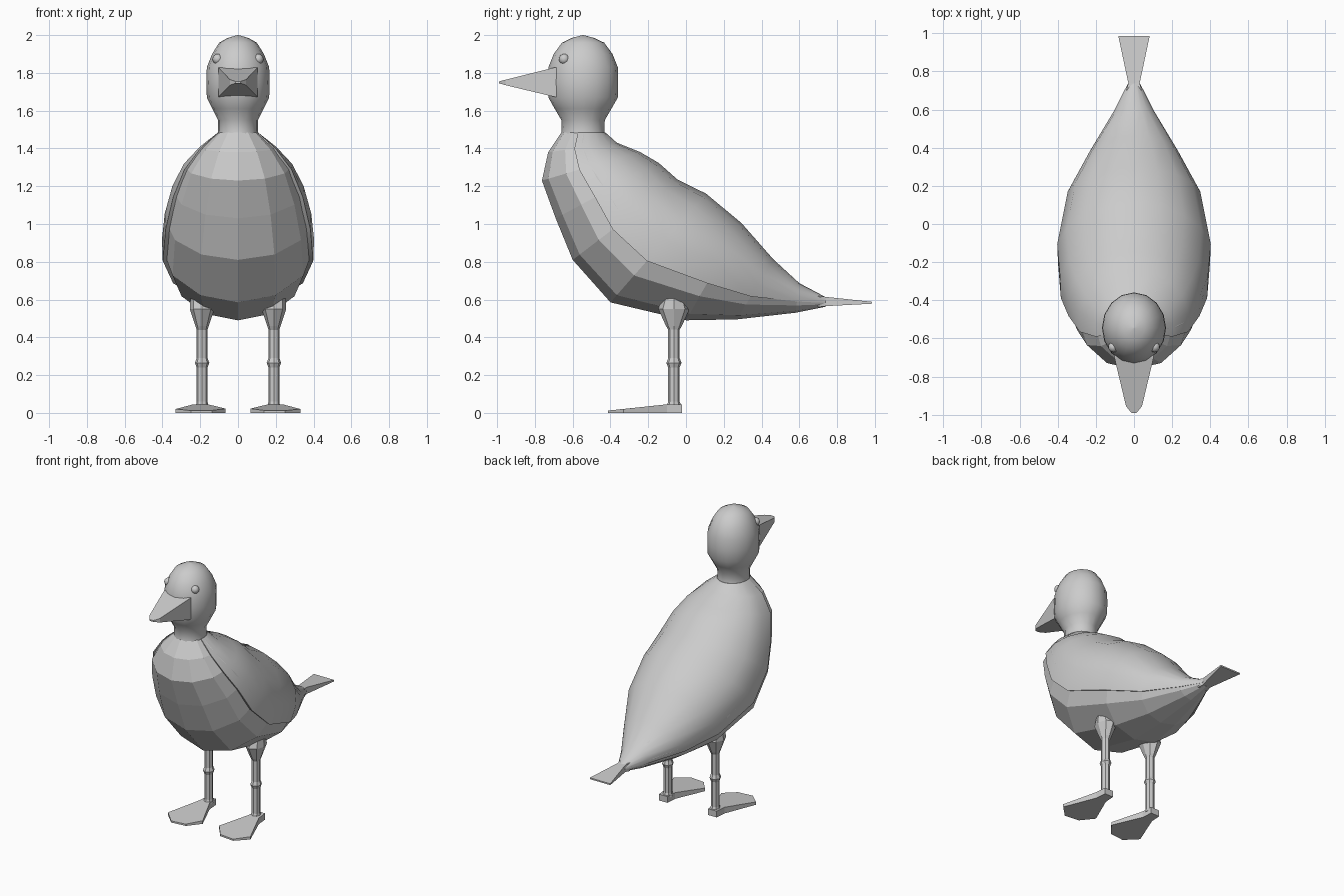
import bpy, bmesh, math
from mathutils import Vector

if "Cube" in bpy.data.objects:
    bpy.data.objects.remove(bpy.data.objects["Cube"])


def loft(name, rings, smooth=None):
    """Skin a list of equal-length closed rings and cap both ends."""
    bm = bmesh.new()
    vr = [[bm.verts.new(p) for p in r] for r in rings]
    n = len(rings[0])
    for a, b in zip(vr, vr[1:]):
        for i in range(n):
            j = (i + 1) % n
            bm.faces.new((a[i], a[j], b[j], b[i]))
    bm.faces.new(vr[0])
    bm.faces.new(vr[-1])
    bmesh.ops.remove_doubles(bm, verts=bm.verts, dist=0.0005)
    bmesh.ops.recalc_face_normals(bm, faces=bm.faces)
    me = bpy.data.meshes.new(name)
    bm.to_mesh(me)
    bm.free()
    ob = bpy.data.objects.new(name, me)
    bpy.context.collection.objects.link(ob)
    if smooth:
        bpy.ops.object.select_all(action='DESELECT')
        ob.select_set(True)
        bpy.context.view_layer.objects.active = ob
        bpy.ops.object.shade_smooth_by_angle(angle=math.radians(smooth))
    return ob


def ellipse(cx, cy, z, rx, ry, n):
    return [(cx + rx * math.sin(math.tau * i / n), cy + ry * math.cos(math.tau * i / n), z)
            for i in range(n)]


def rect(y, w, z0, z1, w2=None):
    w2 = w if w2 is None else w2
    return [(-w, y, z0), (w, y, z0), (w2, y, z1), (-w2, y, z1)]


def slanted(sec, degrees, scale):
    """Points on an elliptical section between a back point and a belly point."""
    yt, zt, yb, zb, w = sec
    mid = Vector((0, (yt + yb) / 2, (zt + zb) / 2))
    up = Vector((0, (yt - yb) / 2, (zt - zb) / 2))
    side = Vector((w, 0, 0))
    return [mid + scale * (up * math.cos(math.radians(d)) + side * math.sin(math.radians(d)))
            for d in degrees]


# body sections: back y, back z, belly y, belly z, half width
sections = [
    (-0.43, 1.485, -0.66, 1.485, 0.105),
    (-0.37, 1.43, -0.73, 1.38, 0.20),
    (-0.25, 1.38, -0.763, 1.23, 0.285),
    (-0.15, 1.32, -0.69, 1.03, 0.345),
    (-0.05, 1.23, -0.60, 0.81, 0.385),
    (0.10, 1.155, -0.40, 0.585, 0.40),
    (0.29, 1.00, 0.0, 0.49, 0.345),
    (0.46, 0.81, 0.27, 0.495, 0.23),
    (0.60, 0.685, 0.58, 0.53, 0.105),
    (0.74, 0.612, 0.74, 0.562, 0.03),
]
loft("body", [slanted(s, range(0, 360, 30), 1.0) for s in sections])

# folded wings: a thin shell over the back, ending in a step along the flanks
arc = [-103, -80, -60, -40, -20, 0, 20, 40, 60, 80, 103]
loft("folded_wings", [slanted(s, arc, 1.022) + slanted(s, arc[::-1], 0.95)
                      for s in sections], 25)

# tail fan
loft("tail", [rect(0.70, 0.04, 0.56, 0.62), rect(0.74, 0.03, 0.565, 0.614),
              rect(0.985, 0.082, 0.578, 0.588)])

# head and neck
profile = [(1.46, 0.11, 0.12), (1.49, 0.105, 0.113), (1.55, 0.105, 0.115),
           (1.61, 0.135, 0.15), (1.67, 0.165, 0.184), (1.75, 0.168, 0.186),
           (1.83, 0.165, 0.184), (1.90, 0.137, 0.156), (1.96, 0.10, 0.112),
           (1.985, 0.055, 0.06), (2.0, 0.004, 0.004)]
loft("head", [ellipse(0, -0.545, z, rx, ry, 16) for z, rx, ry in profile], 40)

# eyes, barely raised from the head
for s in (-1, 1):
    bpy.ops.mesh.primitive_uv_sphere_add(segments=12, ring_count=8, radius=0.028,
                                         location=(s * 0.107, -0.645, 1.873))
    bpy.context.object.name = "eye"
    bpy.ops.object.shade_smooth()

# beak
loft("beak", [rect(-0.66, 0.105, 1.672, 1.83), rect(-0.70, 0.103, 1.674, 1.828),
              rect(-0.955, 0.042, 1.735, 1.764), rect(-0.99, 0.014, 1.745, 1.755)])

# legs and webbed feet
leg_profile = [(0.64, 0.06, 0.05), (0.55, 0.065, 0.083), (0.46, 0.035, 0.042),
               (0.44, 0.029, 0.03), (0.29, 0.029, 0.03), (0.265, 0.038, 0.04),
               (0.24, 0.029, 0.03), (0.06, 0.029, 0.03), (0.03, 0.034, 0.042)]
foot_outline = [(-0.034, -0.02), (-0.04, -0.10), (-0.132, -0.31), (-0.06, -0.40),
                (0.05, -0.412), (0.132, -0.33), (0.04, -0.10), (0.034, -0.02)]
for s in (-1, 1):
    loft("leg", [ellipse(s * 0.19, -0.064, z, rx, ry, 8) for z, rx, ry in leg_profile])
    flat = [(s * (0.198 + x), y, 0.0) for x, y in foot_outline]
    top = [(x, y, 0.012 + 0.033 * min(1, (y + 0.41) / 0.31) if y > -0.41 else 0.012)
           for x, y, _ in flat]
    loft("foot", [flat, top])
